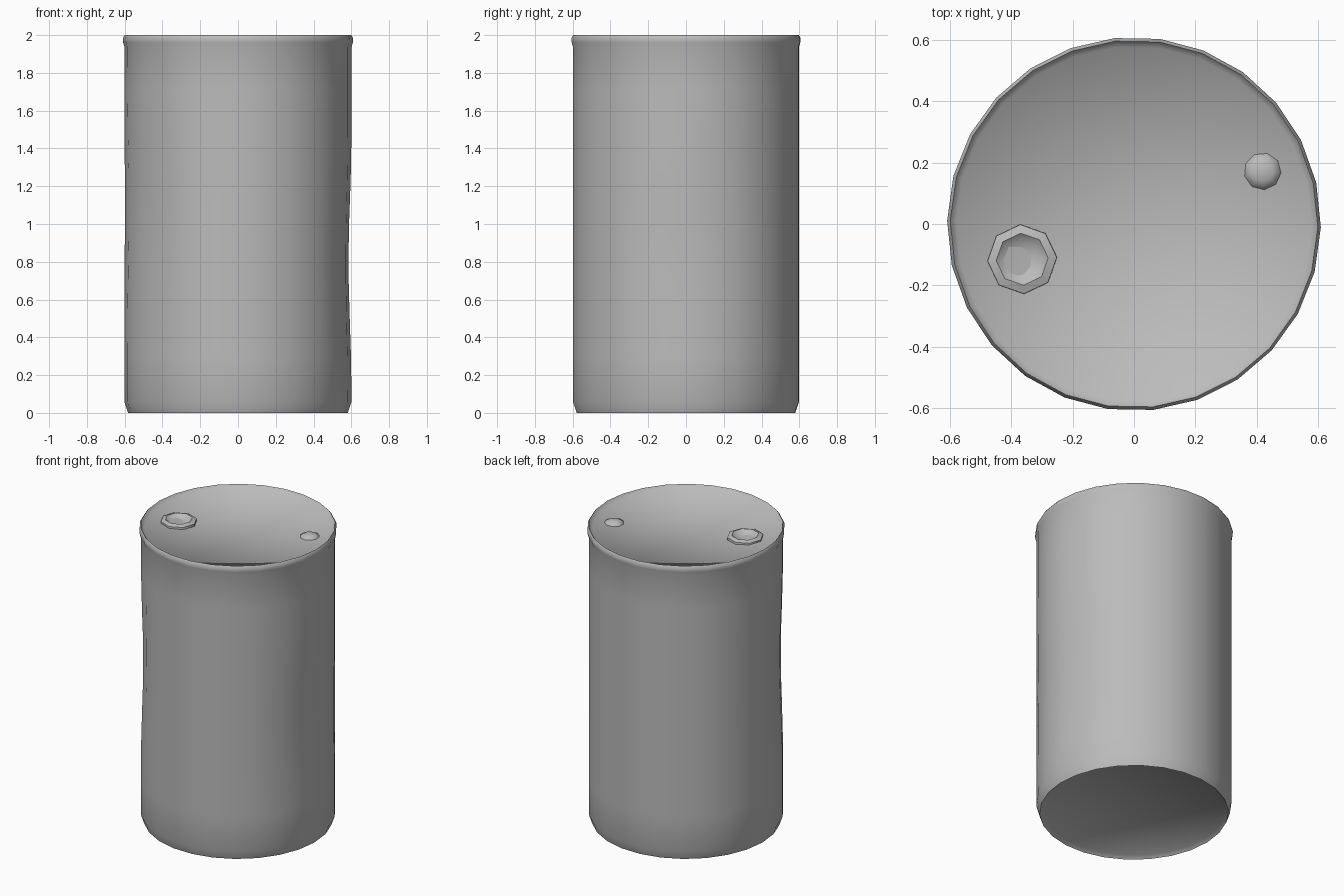
import bpy, bmesh
from math import sin, cos, pi, radians, exp

cube = bpy.data.objects.get("Cube")
if cube:
    bpy.data.objects.remove(cube, do_unlink=True)

GREY = (0.5, 0.5, 0.5, 1.0)
metal = bpy.data.materials.new("plain grey metal")
metal.use_nodes = True
metal.diffuse_color = GREY
shader = next(n for n in metal.node_tree.nodes if n.type == 'BSDF_PRINCIPLED')
shader.inputs["Base Color"].default_value = GREY


def lathe(name, profile, sides, centre=(0, 0), turn=0.0, close_bottom=False, dent=None):
    """Turn (radius, height) points into a solid; a zero radius closes the end."""
    bm = bmesh.new()
    rings = []
    for r, z in profile:
        if r == 0:
            rings.append([bm.verts.new((*centre, z))])
            continue
        ring = []
        for i in range(sides):
            a = turn + 2 * pi * i / sides
            rr = r - (dent(a, z) if dent else 0)
            ring.append(bm.verts.new((centre[0] + rr * cos(a), centre[1] + rr * sin(a), z)))
        rings.append(ring)
    for low, high in zip(rings, rings[1:]):
        for i in range(sides):
            j = (i + 1) % sides
            if len(low) == 1:
                bm.faces.new((low[0], high[j], high[i]))
            elif len(high) == 1:
                bm.faces.new((low[i], low[j], high[0]))
            else:
                bm.faces.new((low[i], low[j], high[j], high[i]))
    bmesh.ops.recalc_face_normals(bm, faces=bm.faces)
    mesh = bpy.data.meshes.new(name)
    bm.to_mesh(mesh)
    bm.free()
    mesh.materials.append(metal)
    obj = bpy.data.objects.new(name, mesh)
    bpy.context.collection.objects.link(obj)
    bpy.ops.object.select_all(action='DESELECT')
    obj.select_set(True)
    bpy.context.view_layer.objects.active = obj
    bpy.ops.object.shade_smooth_by_angle(angle=radians(60))
    return obj


# Shallow dents pressed into the wall: direction, height, depth
DENTS = [(radians(210), 1.1, 0.02), (0.0, 0.8, 0.018)]


def dent(a, z):
    total = 0
    for direction, height, depth in DENTS:
        turn = (a - direction + pi) % (2 * pi) - pi
        total += depth * exp(-(turn / 0.4) ** 2 - ((z - height) / 0.4) ** 2)
    return total


# Drum: dished base, dented wall, rolled rim and dished lid
wall = [(0.602, 0.06 + 0.235 * i) for i in range(9)]
drum = ([(0, 0.03), (0.56, 0.02), (0.582, 0.0)] + wall +
        [(0.608, 1.96), (0.61, 1.985), (0.6, 2.0), (0.58, 1.973), (0, 1.955)])
lathe("drum_body", drum, 26, turn=radians(-1), dent=dent)

# Large filler ring with a sunken middle
lathe("filler_ring",
      [(0, 1.945), (0.115, 1.945), (0.113, 1.98), (0.085, 1.99), (0.06, 1.968), (0, 1.964)],
      8, centre=(-0.365, -0.115), turn=radians(3))

# Small domed vent cap
lathe("vent_cap",
      [(0, 1.945), (0.065, 1.945), (0.06, 1.972), (0.035, 1.986), (0, 1.99)],
      9, centre=(0.42, 0.172), turn=radians(35))
